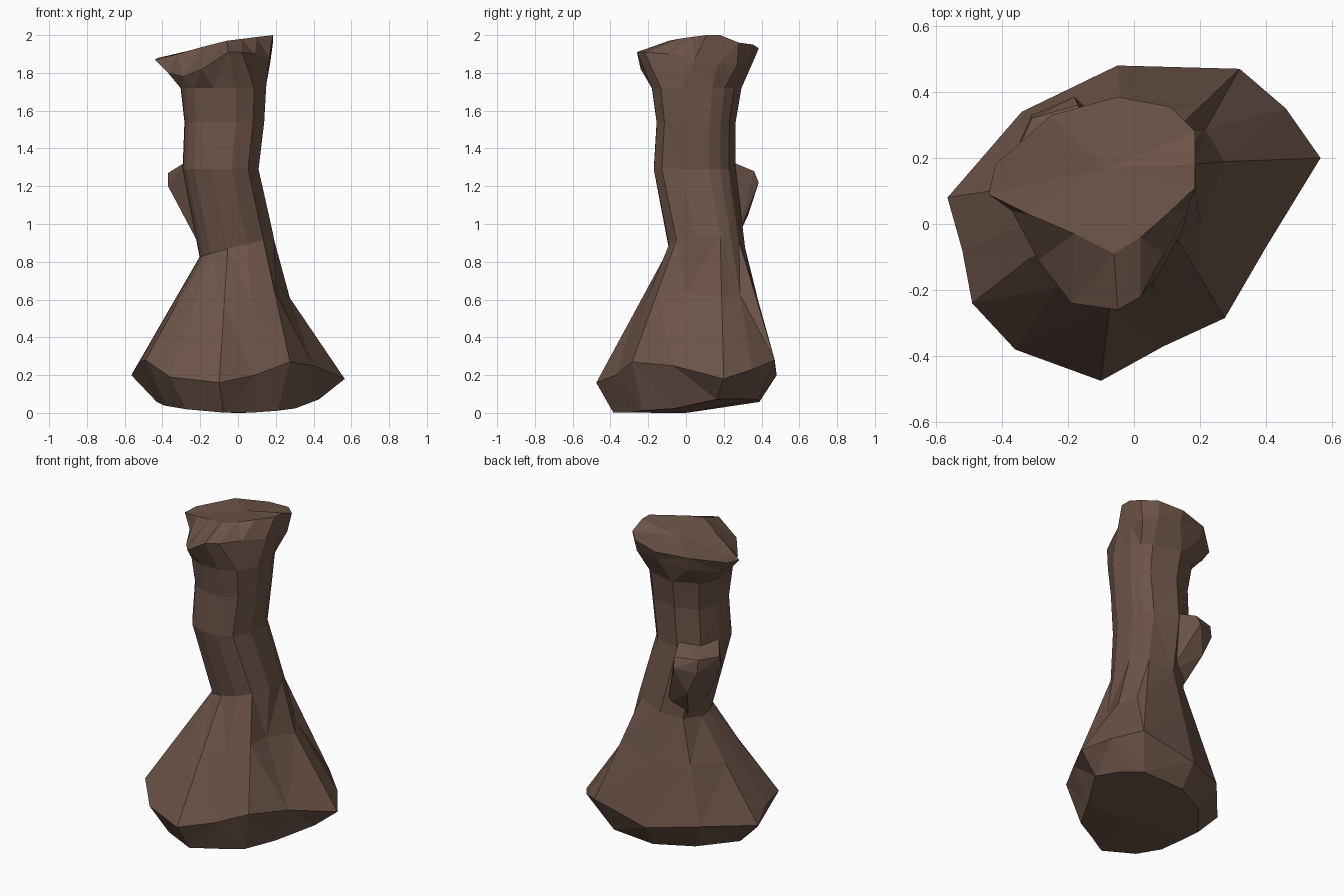
import bpy, bmesh, math
from mathutils import Vector

if "Cube" in bpy.data.objects:
    bpy.data.objects.remove(bpy.data.objects["Cube"])

brown = bpy.data.materials.new("brown_stone")
brown.diffuse_color = (0.15, 0.088, 0.065, 1)
brown.use_nodes = True
brown.node_tree.nodes["Principled BSDF"].inputs["Base Color"].default_value = brown.diffuse_color


def finish(bm, name):
    bmesh.ops.triangulate(bm, faces=bm.faces[:])
    bmesh.ops.recalc_face_normals(bm, faces=bm.faces[:])
    mesh = bpy.data.meshes.new(name)
    bm.to_mesh(mesh)
    bm.free()
    mesh.materials.append(brown)
    obj = bpy.data.objects.new(name, mesh)
    bpy.context.collection.objects.link(obj)
    return obj


# Widest outline of the base, counter-clockwise from the right
base = [Vector(p) for p in (
    (.565, .20, .18), (.46, .35, .23), (.32, .47, .28), (-.05, .48, .20),
    (-.34, .34, .23), (-.565, .08, .20), (-.52, -.08, .27), (-.49, -.24, .28),
    (-.36, -.38, .19), (-.10, -.475, .16), (.09, -.37, .20),
    (.275, -.285, .27), (.40, -.07, .25))]
angles = [math.atan2(p.y - .03, p.x) for p in base]

# Underside of the overhanging head
head = [Vector(p) for p in (
    (.17, .17, 1.85), (.16, .27, 1.84), (.09, .33, 1.87), (-.05, .36, 1.87),
    (-.23, .31, 1.83), (-.37, .18, 1.81), (-.37, .04, 1.80),
    (-.29, -.11, 1.78), (-.19, -.24, 1.82), (-.05, -.26, 1.91),
    (.02, -.22, 1.91), (.09, -.09, 1.90), (.165, .05, 1.88))]

# Sloping plateau
top = [Vector(p) for p in (
    (.185, .18, 2.0), (.185, .28, 1.96), (.11, .355, 1.95), (-.05, .385, 1.93),
    (-.25, .33, 1.92), (-.42, .18, 1.88), (-.44, .09, 1.87),
    (-.32, .03, 1.90), (-.18, -.03, 1.94), (-.06, -.09, 1.97),
    (.02, -.04, 1.98), (.10, .03, 1.99), (.185, .11, 2.0))]


def squared(v):
    return math.copysign(abs(v) ** .85, v)


def column_ring(x0, x1, y0, y1, z, tilt=0):
    cx, cy, rx, ry = (x0 + x1) / 2, (y0 + y1) / 2, (x1 - x0) / 2, (y1 - y0) / 2
    return [Vector((cx + 1.02 * rx * squared(math.cos(a)),
                    cy + 1.02 * ry * squared(math.sin(a)),
                    z + tilt * rx * math.cos(a))) for a in angles]


# Foot is the base drawn inward; flare lies between base and neck
foot = [Vector((p.x * .76, p.y * .81, .15 * p.x ** 2 + .12 * max(p.y, 0)))
        for p in base]
neck = column_ring(-.20, .19, -.09, .31, .88, .28)
flare = [a.lerp(b, .57) for a, b in zip(base, neck)]
for i in (12, 0, 1):
    flare[i].x -= .075
rings = [foot, base, flare, neck,
         column_ring(-.29, .11, -.17, .26, 1.29),
         column_ring(-.28, .14, -.155, .26, 1.54),
         column_ring(-.30, .15, -.18, .29, 1.72),
         head, top]

# Loft the pillar
bm = bmesh.new()
loops = [[bm.verts.new(p) for p in r] for r in rings]
n = len(base)
for lo, hi in zip(loops, loops[1:]):
    for i in range(n):
        j = (i + 1) % n
        bm.faces.new((lo[i], lo[j], hi[j], hi[i]))
for loop, centre in ((loops[0], (0, 0, 0)), (loops[-1], (-.08, .17, 1.95))):
    c = bm.verts.new(centre)
    for i in range(n):
        bm.faces.new((loop[i], loop[(i + 1) % n], c))
pillar = finish(bm, "rock_pillar")

# Small ledge on the back left of the column
bm = bmesh.new()
for p in ((-.37, .19, 1.27), (-.31, .32, 1.28), (-.17, .36, 1.28),
          (-.12, .24, 1.33), (-.29, .08, 1.32), (-.37, .17, 1.20),
          (-.31, .33, 1.20), (-.18, .385, 1.22), (-.24, .33, 1.05),
          (-.17, .22, .85), (-.06, .27, .92), (-.19, .10, .86),
          (-.08, .12, 1.28)):
    bm.verts.new(p)
hull = bmesh.ops.convex_hull(bm, input=bm.verts[:])
bmesh.ops.delete(bm, geom=list({v for v in hull["geom_interior"] + hull["geom_unused"]
                                if isinstance(v, bmesh.types.BMVert)}), context='VERTS')
ledge = finish(bm, "rock_ledge")

# Merge the ledge into the pillar
mod = pillar.modifiers.new("join_ledge", 'BOOLEAN')
mod.operation, mod.solver, mod.object = 'UNION', 'EXACT', ledge
bpy.context.view_layer.objects.active = pillar
pillar.select_set(True)
bpy.ops.object.modifier_apply(modifier=mod.name)
bpy.data.objects.remove(ledge, do_unlink=True)
